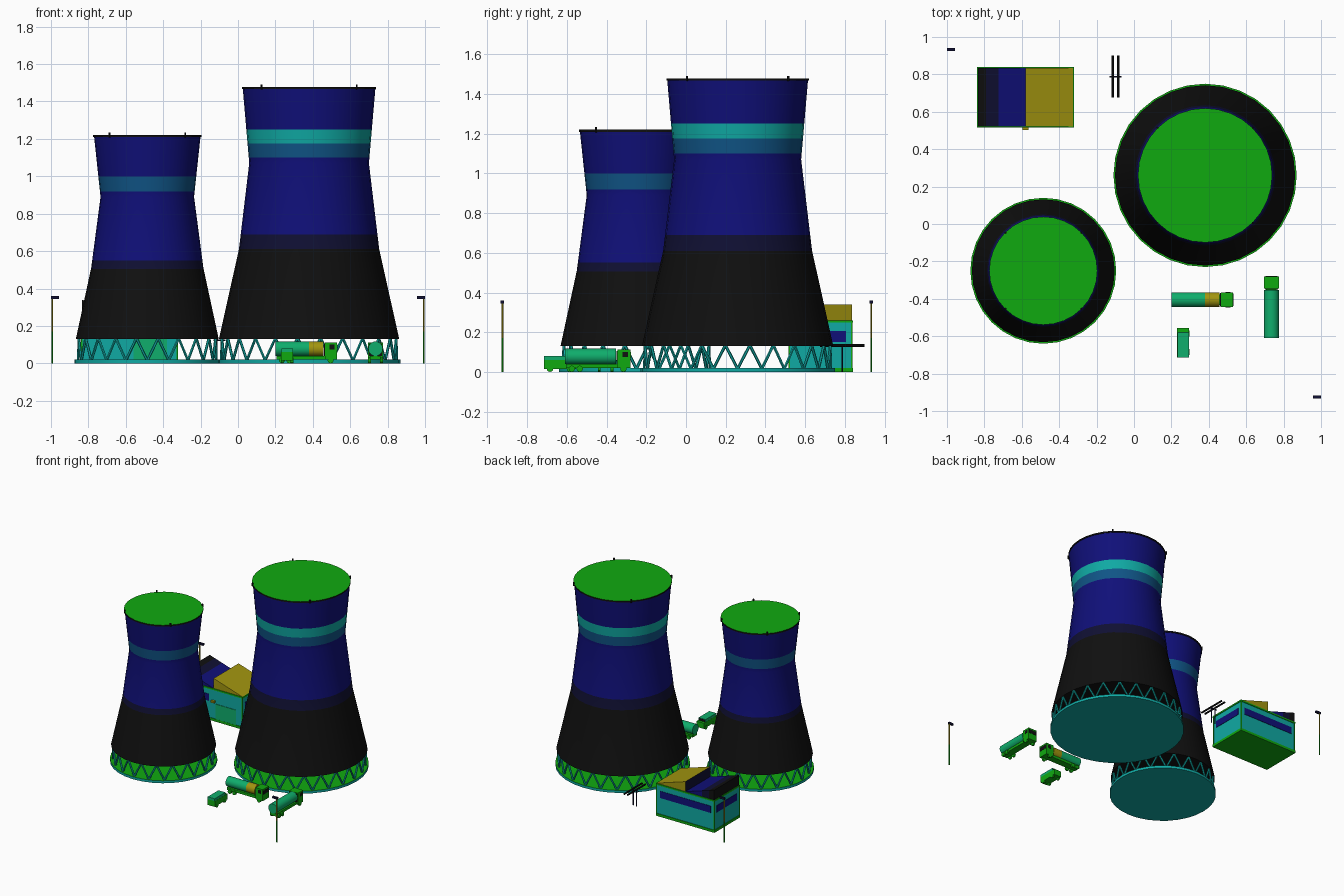
import bpy, bmesh, math
from mathutils import Vector, Matrix

if "Cube" in bpy.data.objects:
    bpy.data.objects.remove(bpy.data.objects["Cube"])

def mat(name, r, g, b):
    m = bpy.data.materials.new(name)
    m.diffuse_color = (r, g, b, 1)
    m.use_nodes = True
    m.node_tree.nodes["Principled BSDF"].inputs["Base Color"].default_value = m.diffuse_color
    return m

BLACK = mat("black", .005, .005, .005)
NAVY = mat("dark_navy", .005, .005, .033)
BLUE = mat("deep_blue", .005, .005, .19)
STEEL = mat("steel_blue", .005, .09, .24)
TEAL = mat("teal", .005, .40, .37)
GREEN = mat("green", .005, .40, .005)
MINT = mat("sea_green", .005, .42, .15)
YELLOW = mat("mustard", .36, .30, .005)

def finish(name, bm, mats, smooth=False):
    bmesh.ops.recalc_face_normals(bm, faces=bm.faces[:])
    me = bpy.data.meshes.new(name)
    bm.to_mesh(me)
    bm.free()
    for m in mats:
        me.materials.append(m)
    ob = bpy.data.objects.new(name, me)
    bpy.context.collection.objects.link(ob)
    if smooth:
        bpy.ops.object.select_all(action='DESELECT')
        ob.select_set(True)
        bpy.context.view_layer.objects.active = ob
        bpy.ops.object.shade_smooth_by_angle(angle=math.radians(30))
    return ob

def box(name, x0, x1, y0, y1, z0, z1, m):
    bm = bmesh.new()
    size = Matrix.Diagonal((x1 - x0, y1 - y0, z1 - z0, 1))
    mid = Matrix.Translation(((x0 + x1) / 2, (y0 + y1) / 2, (z0 + z1) / 2))
    bmesh.ops.create_cube(bm, size=1, matrix=mid @ size)
    return finish(name, bm, [m])

def add_rod(bm, a, b, r, n=6):
    a, b = Vector(a), Vector(b)
    rot = (b - a).to_track_quat('Z', 'Y').to_matrix().to_4x4()
    bmesh.ops.create_cone(bm, cap_ends=True, segments=n, radius1=r, radius2=r,
                          depth=(b - a).length, matrix=Matrix.Translation((a + b) / 2) @ rot)

def rods(name, pairs, r, m, n=6):
    bm = bmesh.new()
    for a, b in pairs:
        add_rod(bm, a, b, r, n)
    return finish(name, bm, [m], n > 8)

def lathe(name, cx, cy, profile, mats, n=32):
    """profile: (radius, z, material index of the band above); the ends are capped"""
    bm = bmesh.new()
    rings = [[bm.verts.new((cx + r * math.cos(2 * math.pi * i / n),
                            cy + r * math.sin(2 * math.pi * i / n), z)) for i in range(n)]
             for r, z, _ in profile]
    for k in range(len(rings) - 1):
        for i in range(n):
            j = (i + 1) % n
            f = bm.faces.new((rings[k][i], rings[k][j], rings[k + 1][j], rings[k + 1][i]))
            f.material_index = profile[k][2]
    bm.faces.new(rings[0]).material_index = profile[0][2]
    bm.faces.new(rings[-1]).material_index = profile[-1][2]
    return finish(name, bm, mats, True)

def tower(name, cx, cy, shape, bands, base_r, legs, stud):
    """shape: (z, radius) corners; bands: (start z, material) from the bottom up"""
    def radius(z):
        for (z0, r0), (z1, r1) in zip(shape, shape[1:]):
            if z <= z1:
                return r0 + (r1 - r0) * (z - z0) / (z1 - z0)
        return shape[-1][1]
    top = shape[-1][0]
    mats = [m for _, m in bands]
    zs = sorted({z for z, _ in shape} | {z for z, _ in bands})
    prof = [(radius(z), z, max(i for i, b in enumerate(bands) if b[0] <= z)) for z in zs]
    lathe(name + "_shell", cx, cy, prof, mats)
    r = shape[-1][1]
    lathe(name + "_rim", cx, cy, [(r + .004, top - .008, 0), (r + .004, top + .003, 1)], [BLACK, GREEN])
    lathe(name + "_base", cx, cy, [(base_r, 0, 0), (base_r, .02, 1)], [TEAL, GREEN])
    # zigzag support columns under the shell
    rb, rt = base_r - .02, shape[0][1] - .012
    pairs = []
    for i in range(legs):
        for s in (-.5, .5):
            a, b = 2 * math.pi * i / legs, 2 * math.pi * (i + s) / legs
            pairs.append(((cx + rb * math.cos(a), cy + rb * math.sin(a), .015),
                          (cx + rt * math.cos(b), cy + rt * math.sin(b), .135)))
    rods(name + "_columns", pairs, .0075, TEAL)
    # warning lights on the rim
    rods(name + "_rim_lights", [((cx + sx * stud, cy + sy * stud, top - .01),
                                 (cx + sx * stud, cy + sy * stud, top + .016))
                                for sx in (-1, 1) for sy in (-1, 1)], .006, BLACK)

tower("large_tower", .38, .26, [(.13, .482), (.61, .375), (1.07, .32), (1.475, .355)],
      [(.13, BLACK), (.61, NAVY), (.69, BLUE), (1.10, STEEL), (1.175, TEAL), (1.25, BLUE)],
      .49, 24, .255)
tower("small_tower", -.485, -.25, [(.13, .382), (.51, .30), (.89, .25), (1.217, .285)],
      [(.13, BLACK), (.505, NAVY), (.55, BLUE), (.92, STEEL), (1.0, BLUE)],
      .39, 20, .203)

# plant hall
X0, X1, Y0, Y1 = -.835, -.325, .52, .835
box("hall_plinth", X0 - .005, X1 + .005, Y0 - .005, Y1 + .005, 0, .02, GREEN)
box("hall_walls", X0, X1, Y0, Y1, .02, .25, TEAL)
box("hall_eave", X0 - .005, X1 + .005, Y0 - .005, Y1 + .005, .248, .26, GREEN)
for i, x in enumerate((X0, X1)):
    for j, y in enumerate((Y0, Y1)):
        box(f"hall_corner_{i}{j}", x - .004, x + .004, y - .004, y + .004, .02, .25, GREEN)
box("hall_side_windows", X0 - .003, X1 + .003, Y0 + .03, Y1 - .03, .15, .205, BLUE)
box("hall_back_windows", X0 + .03, X1 - .03, Y1 - .01, Y1 + .003, .15, .205, BLUE)
box("hall_front_windows", X0 + .03, -.62, Y0 - .003, Y0 + .01, .15, .205, BLUE)
box("hall_door", -.56, -.38, Y0 - .004, Y0 + .01, .02, .14, MINT)
box("hall_door_lamp", -.595, -.565, Y0 - .018, Y0, .15, .165, YELLOW)

def roof_tooth(name, xr, xl, strips, wall):
    """sawtooth rising from xr (right) to xl (left); strips: (right end x, material)"""
    bm = bmesh.new()
    z = lambda x: .26 + .08 * (xr - x) / (xr - xl)
    cuts = [s[0] for s in strips] + [xl]
    mats = [s[1] for s in strips] + [wall]
    def quad(pts, k):
        bm.faces.new([bm.verts.new(p) for p in pts]).material_index = k
    for k, (a, b) in enumerate(zip(cuts, cuts[1:])):
        quad([(a, Y0, z(a)), (a, Y1, z(a)), (b, Y1, z(b)), (b, Y0, z(b))], k)
        for y in (Y0, Y1):
            pts = [(a, y, .26), (a, y, z(a)), (b, y, z(b)), (b, y, .26)]
            quad(pts[1:] if k == 0 else pts, k)
    quad([(xl, Y0, .26), (xl, Y1, .26), (xl, Y1, .34), (xl, Y0, .34)], len(strips))
    quad([(xr, Y0, .26), (xr, Y1, .26), (xl, Y1, .26), (xl, Y0, .26)], len(strips))
    bmesh.ops.remove_doubles(bm, verts=bm.verts[:], dist=.0005)
    finish(name, bm, mats)

roof_tooth("hall_roof_right", X1, -.58, [(X1, YELLOW)], NAVY)
roof_tooth("hall_roof_left", -.58, X0, [(-.58, BLUE), (-.725, NAVY), (-.79, BLACK)], BLACK)

# raised twin pipes on a trestle
rods("pipes", [((x, .675, .133), (x, .90, .133)) for x in (-.113, -.083)], .007, BLACK, 10)
rods("pipe_trestle", [((-.13, .787, .123), (-.068, .787, .123))]
     + [((x, .787, 0), (x, .787, .123)) for x in (-.113, -.083)], .004, NAVY)

# lamp posts, heads reaching toward the site
for side, y in ((-1, .933), (1, -.925)):
    n = "left" if side < 0 else "right"
    x = side * .993
    rods(f"{n}_lamp_post_lower", [((x, y, 0), (x, y, .17))], .005, GREEN)
    rods(f"{n}_lamp_post_upper", [((x, y, .17), (x, y, .348))], .005, YELLOW)
    xs = sorted((side, side * .957))
    box(f"{n}_lamp_head", xs[0], xs[1], y - .008, y + .008, .345, .36, NAVY)

def place(parts, x, y, ang):
    for ob in parts:
        ob.data.transform(Matrix.Translation((x, y, 0)) @ Matrix.Rotation(ang, 4, 'Z'))

def wheels(name, xs, half):
    return rods(name, [((x, s * (half - .014), .016), (x, s * half, .016))
                       for x in xs for s in (-1, 1)], .016, GREEN, 12)

def tanker(name, x, y, ang, tail):
    """0.33 long tank truck driving along local +x, centred on the origin"""
    p = [box(name + "_chassis", -.16, .16, -.028, .028, .02, .04, GREEN),
         rods(name + "_tank", [((-.165, 0, .078), (.015, 0, .078))], .039, MINT, 20),
         rods(name + "_tank_front", [((.015, 0, .078), (.092, 0, .078))], .039, tail, 20),
         box(name + "_cab", .10, .165, -.039, .039, .02, .112, GREEN),
         box(name + "_windscreen", .16, .167, -.033, .033, .07, .10, BLACK),
         box(name + "_side_windows", .125, .152, -.041, .041, .075, .10, BLACK),
         box(name + "_cab_back", .094, .101, -.035, .035, .04, .105, BLACK),
         wheels(name + "_wheels", (-.13, -.09, .13), .039)]
    place(p, x, y, ang)

tanker("first_tanker", .365, -.405, 0, YELLOW)
tanker("second_tanker", .735, -.445, math.pi / 2, MINT)

# small van
van = [box("van_body", -.08, .08, -.032, .032, .015, .06, GREEN),
       box("van_roof", -.08, .055, -.031, .031, .06, .08, MINT),
       box("van_windscreen", .05, .058, -.027, .027, .06, .076, BLACK),
       wheels("van_wheels", (-.05, .05), .033)]
place(van, .263, -.635, math.pi / 2)
